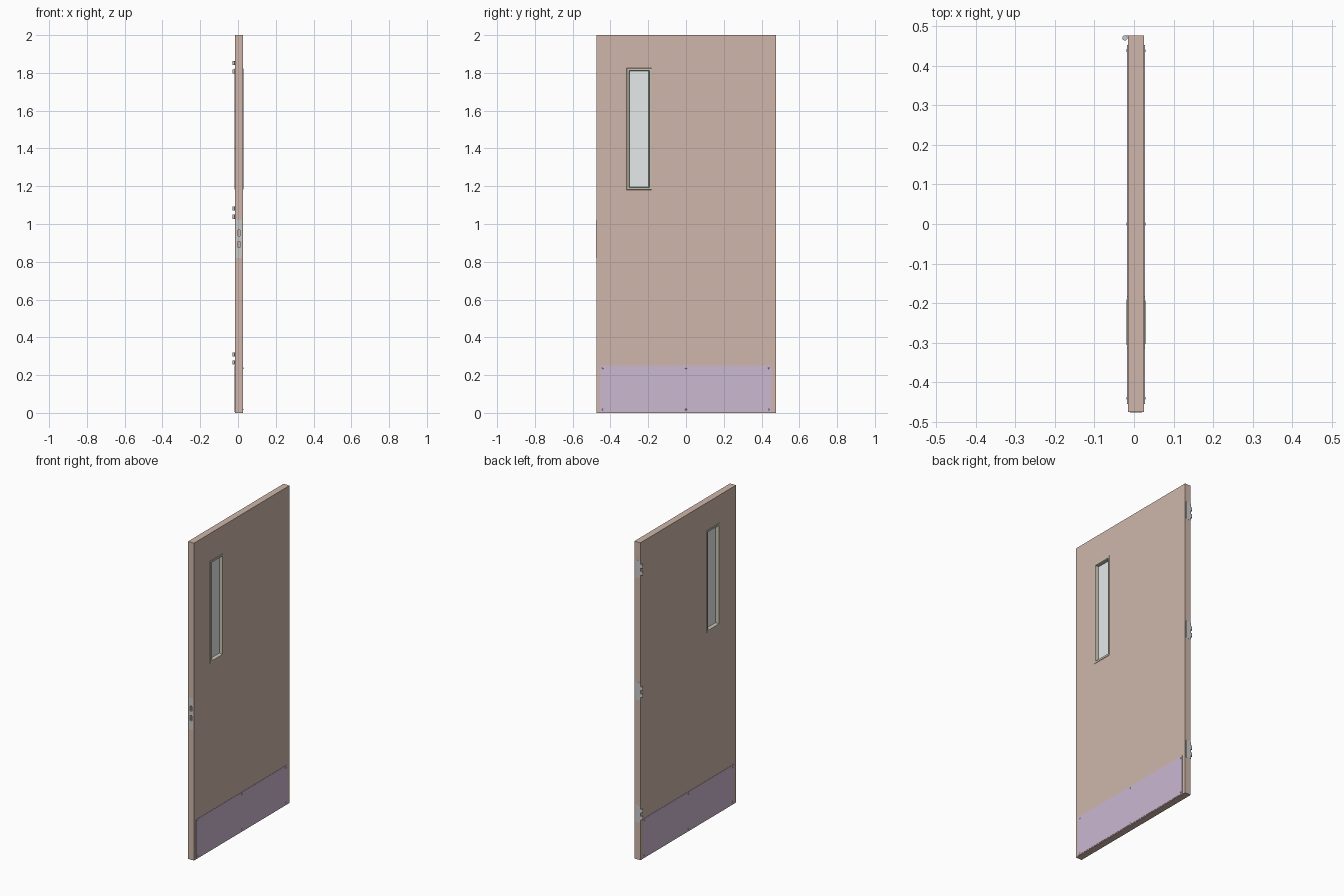
import bpy, bmesh, math
from mathutils import Matrix, Vector

if "Cube" in bpy.data.objects:
    bpy.data.objects.remove(bpy.data.objects["Cube"])

CX = 0.005          # mid-plane of the door leaf
HALF = 0.0207       # half thickness of the slab
WY, WZ = -0.248, 1.503   # window centre


def material(name, rgb):
    m = bpy.data.materials.new(name)
    m.diffuse_color = (*rgb, 1)
    m.use_nodes = True
    m.node_tree.nodes["Principled BSDF"].inputs["Base Color"].default_value = m.diffuse_color
    return m


WOOD = material("door_paint", (0.62, 0.47, 0.40))
PLATE = material("kick_metal", (0.60, 0.48, 0.64))
TRIM = material("trim_paint", (0.58, 0.55, 0.44))
GLASS = material("glass", (0.78, 0.82, 0.82))


def finish(name, bm, mat=None, smooth=False):
    bmesh.ops.recalc_face_normals(bm, faces=bm.faces)
    me = bpy.data.meshes.new(name)
    bm.to_mesh(me)
    bm.free()
    ob = bpy.data.objects.new(name, me)
    bpy.context.collection.objects.link(ob)
    if mat:
        me.materials.append(mat)
    if smooth:
        bpy.ops.object.select_all(action='DESELECT')
        bpy.context.view_layer.objects.active = ob
        ob.select_set(True)
        bpy.ops.object.shade_smooth_by_angle(angle=math.radians(35))
    return ob


def add_box(bm, lo, hi):
    lo, hi = Vector(lo), Vector(hi)
    mat = Matrix.Translation((lo + hi) / 2) @ Matrix.Diagonal((*(hi - lo), 1))
    bmesh.ops.create_cube(bm, size=1, matrix=mat)


def box(name, lo, hi, mat=None):
    bm = bmesh.new()
    add_box(bm, lo, hi)
    return finish(name, bm, mat)


def add_cyl(bm, centre, r1, r2, depth, axis='Z', seg=16):
    rot = {'Z': Matrix(), 'X': Matrix.Rotation(math.pi / 2, 4, 'Y'),
           '-X': Matrix.Rotation(-math.pi / 2, 4, 'Y')}[axis]
    bmesh.ops.create_cone(bm, cap_ends=True, segments=seg, radius1=r1, radius2=r2,
                          depth=depth, matrix=Matrix.Translation(centre) @ rot)


def cut(target, cutter):
    mod = target.modifiers.new("cut", 'BOOLEAN')
    mod.operation = 'DIFFERENCE'
    mod.solver = 'EXACT'
    mod.object = cutter
    bpy.context.view_layer.objects.active = target
    bpy.ops.object.modifier_apply(modifier=mod.name)
    bpy.data.objects.remove(cutter)


# Slab with window opening
slab = box("door_slab", (CX - HALF, -0.475, 0), (CX + HALF, 0.4755, 2), WOOD)
cut(slab, box("cutter", (-0.1, WY - 0.058, WZ - 0.314), (0.1, WY + 0.058, WZ + 0.314)))

# Lock face plate with two latch slots, set into the front edge
lock = box("lock_face_plate", (CX - 0.015, -0.4755, 0.82), (CX + 0.015, -0.472, 1.02))
cut(slab, box("cutter", (CX - 0.015, -0.5, 0.82), (CX + 0.015, -0.472, 1.02)))
for z in (0.952, 0.892):
    for part in (lock, slab):
        cut(part, box("cutter", (CX - 0.006, -0.5, z - 0.016),
                      (CX + 0.006, -0.455, z + 0.016)))

# Glass pane
box("window_glass", (CX - 0.003, WY - 0.053, WZ - 0.309),
    (CX + 0.003, WY + 0.053, WZ + 0.309), GLASS)

# Window trim: a small profile swept around the opening on both faces
profile = [(0.016, 0.0205), (0.0148, 0.0228), (0.004, 0.0235), (0.002, 0.021),
           (0.0, 0.003), (0.007, 0.003), (0.007, 0.0205)]
for side, label in ((1, "right"), (-1, "left")):
    bm = bmesh.new()
    rings = []
    for off, h in profile:
        rings.append([bm.verts.new((CX + side * h, WY + sy * (0.05 + off), WZ + sz * (0.306 + off)))
                      for sy, sz in ((-1, -1), (1, -1), (1, 1), (-1, 1))])
    for i, a in enumerate(rings):
        b = rings[(i + 1) % len(rings)]
        for k in range(4):
            j = (k + 1) % 4
            bm.faces.new((a[k], a[j], b[j], b[k]))
    finish("window_trim_" + label, bm, TRIM)

    # Kick plate and its screws
    x0, x1 = sorted((CX + side * HALF, CX + side * (HALF + 0.0016)))
    box("kick_plate_" + label, (x0, -0.454, 0.005), (x1, 0.452, 0.25), PLATE)
    bm = bmesh.new()
    for y in (-0.44, 0, 0.438):
        for z in (0.018, 0.237):
            add_cyl(bm, (CX + side * (HALF + 0.0022), y, z), 0.0045, 0.003, 0.0014,
                    'X' if side > 0 else '-X', 12)
    finish("kick_plate_screws_" + label, bm, None, True)

# Hinge halves: leaf on the back edge, two tabs and two knuckles each
HX, HY, K = -0.023, 0.470, 0.022
for n, z in enumerate((0.288, 1.06, 1.83)):
    bm = bmesh.new()
    add_box(bm, (CX - HALF, 0.473, z - 2.5 * K), (CX + 0.012, 0.4763, z + 2.5 * K))
    for s in (-1, 1):
        add_box(bm, (HX, 0.473, z + s * K - K / 2), (CX - HALF, 0.4763, z + s * K + K / 2))
        add_cyl(bm, (HX, HY, z + s * K), 0.0065, 0.0065, K, 'Z', 20)
    finish("hinge_%d" % (n + 1), bm, None, True)
